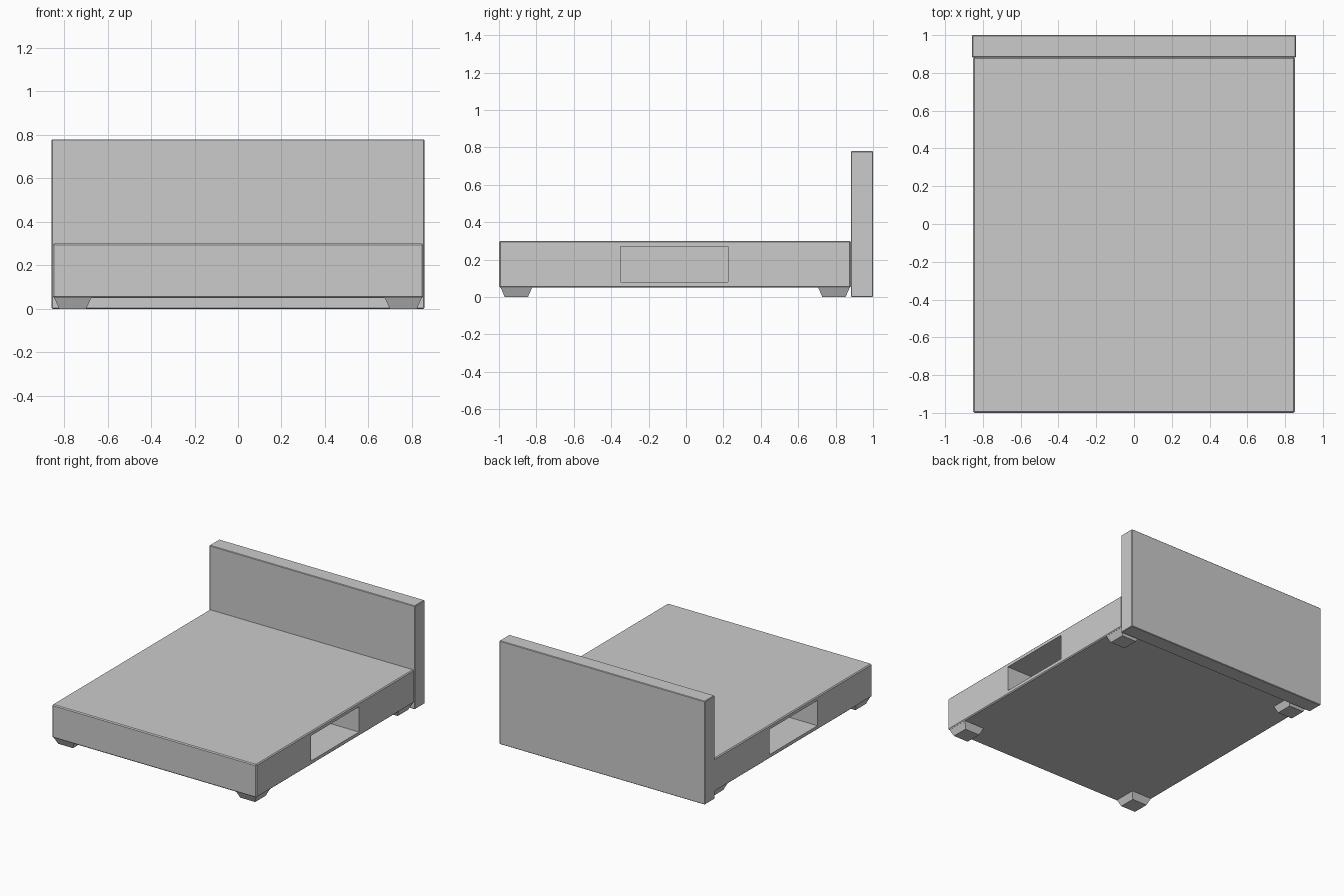
import bpy, bmesh

if "Cube" in bpy.data.objects:
    bpy.data.objects.remove(bpy.data.objects["Cube"])


def block(name, lo, hi, inset=0.0, bevel=0.0):
    """Box from lo to hi; inset narrows the bottom, bevel chamfers edges."""
    bm = bmesh.new()
    bmesh.ops.create_cube(bm, size=1)
    for v in bm.verts:
        taper = inset if v.co.z < 0 else 0.0
        for i in range(3):
            side = 1 if v.co[i] > 0 else -1
            v.co[i] = (hi[i] if side > 0 else lo[i]) - (side * taper if i < 2 else 0)
    if bevel:
        bmesh.ops.bevel(bm, geom=bm.edges[:], offset=bevel, segments=1,
                        affect='EDGES', profile=0.5)
    mesh = bpy.data.meshes.new(name)
    bm.to_mesh(mesh)
    bm.free()
    obj = bpy.data.objects.new(name, mesh)
    bpy.context.collection.objects.link(obj)
    return obj


# Headboard
block("headboard", (-0.857, 0.882, 0), (0.857, 1.0, 0.78), bevel=0.004)

# Bed platform
base = block("bed_platform", (-0.852, -1.0, 0.05), (0.852, 0.882, 0.30), bevel=0.007)

# Storage alcove in each long side
for side, label in ((-1, "left"), (1, "right")):
    xs = sorted((side * 0.45, side * 0.95))
    cutter = block(f"{label}_alcove_cutter", (xs[0], -0.35, 0.08), (xs[1], 0.225, 0.27))
    cutter.hide_render = True
    cutter.display_type = 'WIRE'
    mod = base.modifiers.new(f"{label}_alcove", 'BOOLEAN')
    mod.operation = 'DIFFERENCE'
    mod.solver = 'EXACT'
    mod.object = cutter

# Tapered feet
for x, xl in ((-0.76, "left"), (0.76, "right")):
    for y, yl in ((-0.907, "front"), (0.791, "back")):
        block(f"{yl}_{xl}_foot", (x - 0.085, y - 0.085, 0),
              (x + 0.085, y + 0.085, 0.052), inset=0.023)
